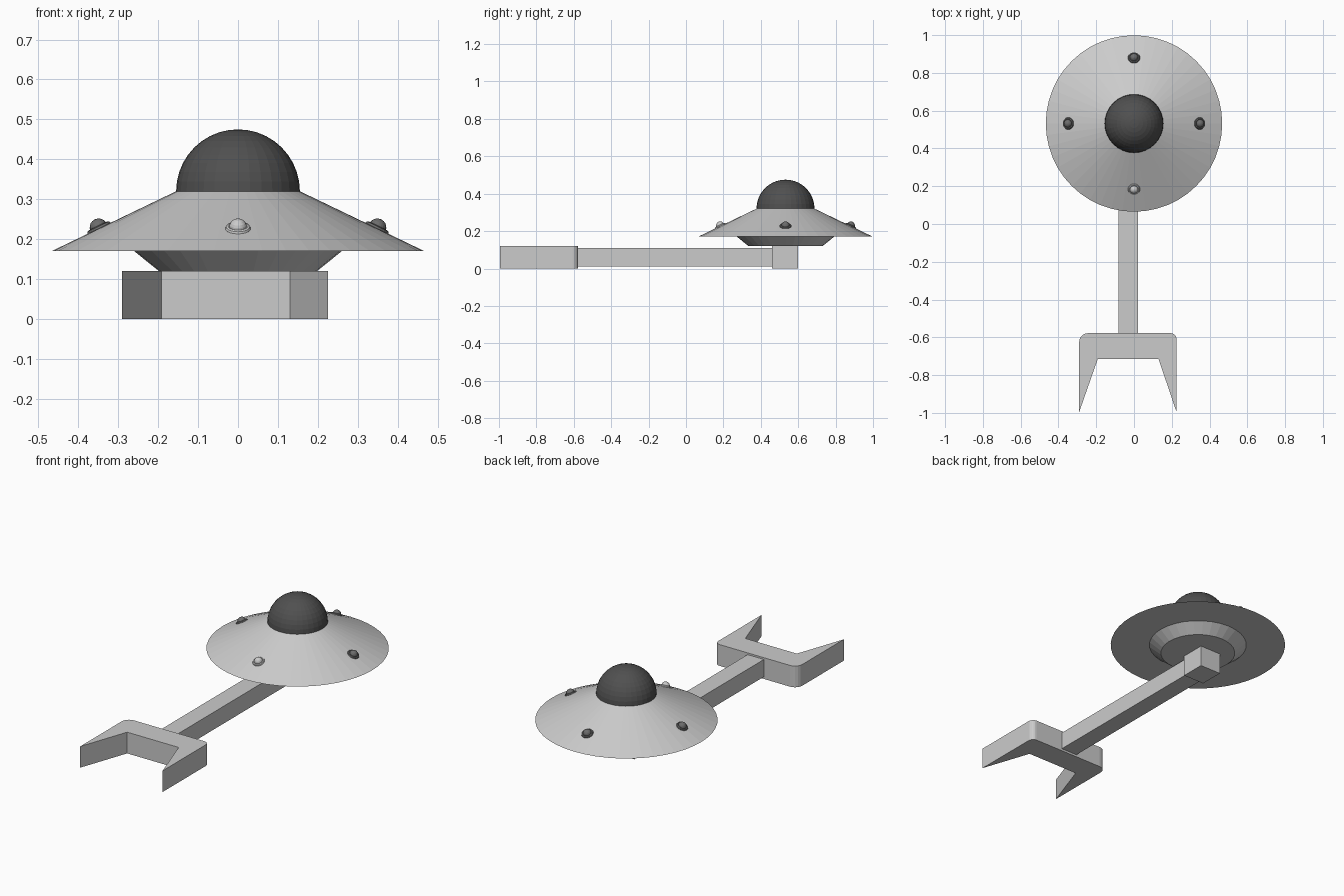
import bpy, bmesh
from math import cos, sin, pi, atan2
from mathutils import Matrix

if "Cube" in bpy.data.objects:
    bpy.data.objects.remove(bpy.data.objects["Cube"])

CY = 0.532      # saucer centre on y
SEG = 32


def material(name, v):
    m = bpy.data.materials.new(name)
    m.diffuse_color = (v, v, v, 1)
    m.use_nodes = True
    m.node_tree.nodes["Principled BSDF"].inputs["Base Color"].default_value = m.diffuse_color
    return m


def finish(name, bm, mat=None):
    bmesh.ops.recalc_face_normals(bm, faces=bm.faces)
    me = bpy.data.meshes.new(name)
    bm.to_mesh(me)
    bm.free()
    ob = bpy.data.objects.new(name, me)
    bpy.context.collection.objects.link(ob)
    if mat:
        me.materials.append(mat)
    return ob


def lathe(name, profile, seg=SEG, mat=None, closed=False, matrix=None):
    """Revolve (radius, z) points; open profiles are capped by radius-0 ends."""
    bm = bmesh.new()
    vs = [bm.verts.new((r, 0, z)) for r, z in profile]
    es = [bm.edges.new(p) for p in zip(vs, vs[1:])]
    if closed:
        es.append(bm.edges.new((vs[-1], vs[0])))
    bmesh.ops.spin(bm, geom=vs + es, cent=(0, 0, 0), axis=(0, 0, 1),
                   angle=2 * pi, steps=seg, use_duplicate=False)
    bmesh.ops.remove_doubles(bm, verts=bm.verts, dist=1e-5)
    bm.transform(matrix or Matrix.Translation((0, CY, 0)))
    return finish(name, bm, mat)


def prism(name, outline, z0, z1, rounded=()):
    """Extrude an xy outline; rounded = {corner index: radius}."""
    bm = bmesh.new()
    lo = [bm.verts.new((x, y, z0)) for x, y in outline]
    hi = [bm.verts.new((x, y, z1)) for x, y in outline]
    n = len(outline)
    bm.faces.new(lo)
    bm.faces.new(hi)
    for i in range(n):
        j = (i + 1) % n
        bm.faces.new((lo[i], lo[j], hi[j], hi[i]))
    bmesh.ops.recalc_face_normals(bm, faces=bm.faces)
    edges = [(bm.edges.get((lo[i], hi[i])), r) for i, r in rounded]
    for e, r in edges:
        bmesh.ops.bevel(bm, geom=[e], offset=r, segments=5, profile=0.5,
                        affect='EDGES')
    return finish(name, bm)


def box(name, x0, x1, y0, y1, z0, z1):
    return prism(name, [(x0, y0), (x1, y0), (x1, y1), (x0, y1)], z0, z1)


dark = material("dark_glass", 0.08)
dim = material("dim_lamp", 0.15)

# Saucer hull and its lower collar
lathe("saucer_hull", [(0, 0.17), (0.467, 0.17), (0.155, 0.32), (0, 0.32)], 48)
lathe("lower_collar", [(0, 0.12), (0.198, 0.12), (0.26, 0.17), (0, 0.17)])

# Dome
R = 0.155
arc = [(R * cos(i * pi / 20), 0.32 + R * sin(i * pi / 20)) for i in range(10)]
lathe("dome", [(0, 0.32)] + arc + [(0, 0.32 + R)], mat=dark)

# Four lamps with rims, tilted to the hull slope
tilt = atan2(0.15, 0.312)
rim = [(0.025 + 0.007 * cos(i * pi / 4), 0.007 * sin(i * pi / 4)) for i in range(8)]
bulb = [(0.022 * cos(i * pi / 10), 0.004 + 0.021 * sin(i * pi / 10)) for i in range(5)]
for side, a in (("right", 0), ("back", pi / 2), ("left", pi), ("front", -pi / 2)):
    mx = (Matrix.Translation((0, CY, 0)) @ Matrix.Rotation(a, 4, 'Z')
          @ Matrix.Translation((0.348, 0, 0.227)) @ Matrix.Rotation(tilt, 4, 'Y'))
    m = None if side == "front" else dim
    lathe(side + "_lamp_rim", rim, 20, m, True, mx)
    lathe(side + "_lamp", [(0, 0.0)] + bulb + [(0, 0.025)], 20, m, matrix=mx)

# Arm and its end block
box("arm", -0.082, 0.02, -0.58, 0.47, 0.012, 0.11)
box("arm_end_block", -0.097, 0.035, 0.46, 0.60, 0, 0.12)

# Two-pronged fork with rounded back corners
prism("fork", [(-0.29, -0.995), (-0.192, -0.715), (0.13, -0.715), (0.225, -0.995),
               (0.225, -0.578), (-0.29, -0.578)], 0, 0.12,
      rounded=((4, 0.03), (5, 0.045)))
